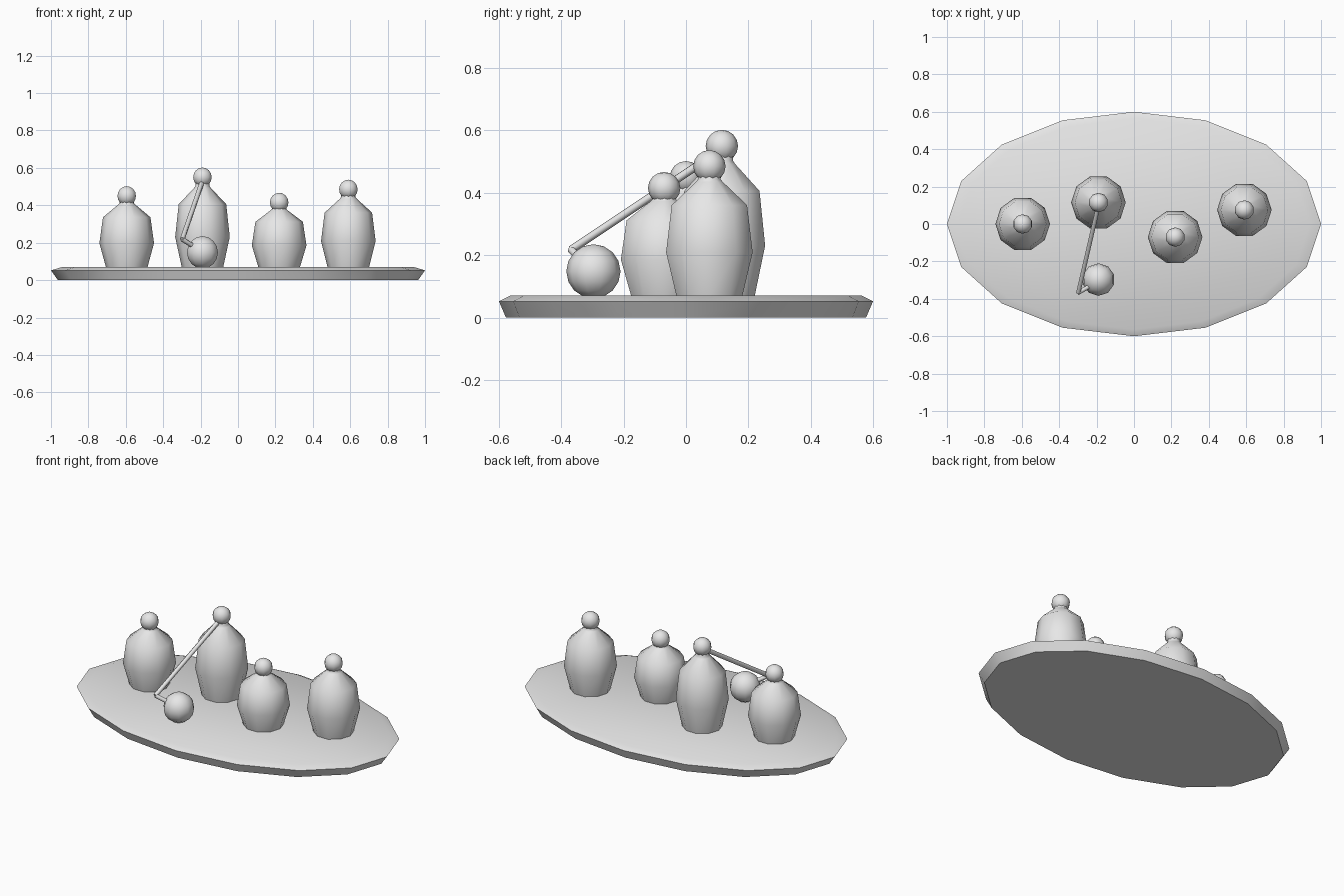
import bpy, math
from mathutils import Vector

if "Cube" in bpy.data.objects:
    bpy.data.objects.remove(bpy.data.objects["Cube"])

grey = bpy.data.materials.new("plain_grey")
grey.diffuse_color = (0.8, 0.8, 0.8, 1)
grey.use_nodes = True
grey.node_tree.nodes["Principled BSDF"].inputs["Base Color"].default_value = grey.diffuse_color


def finish(obj, angle=50):
    """Colour the part and smooth all but its sharp edges."""
    obj.data.materials.clear()
    obj.data.materials.append(grey)
    bpy.ops.object.select_all(action='DESELECT')
    obj.select_set(True)
    bpy.context.view_layer.objects.active = obj
    bpy.ops.object.shade_smooth_by_angle(angle=math.radians(angle))
    return obj


def lathe(name, profile, sides, loc, squash=1.0):
    """Spin (radius, height) pairs about z, with closed ends."""
    verts, faces = [], []
    for r, z in profile:
        for i in range(sides):
            a = 2 * math.pi * i / sides
            verts.append((r * math.cos(a), squash * r * math.sin(a), z))
    for k in range(len(profile) - 1):
        for i in range(sides):
            j = (i + 1) % sides
            faces.append((k * sides + i, k * sides + j,
                          (k + 1) * sides + j, (k + 1) * sides + i))
    faces.append(tuple(reversed(range(sides))))
    top = (len(profile) - 1) * sides
    faces.append(tuple(range(top, top + sides)))
    mesh = bpy.data.meshes.new(name)
    mesh.from_pydata(verts, [], faces)
    obj = bpy.data.objects.new(name, mesh)
    bpy.context.collection.objects.link(obj)
    obj.location = loc
    return finish(obj)


def ball(name, radius, loc):
    bpy.ops.mesh.primitive_uv_sphere_add(segments=10, ring_count=8,
                                         radius=radius, location=loc)
    obj = bpy.context.object
    obj.name = name
    return finish(obj)


def rod(name, start, end, radius, sides=6):
    a, b = Vector(start), Vector(end)
    bpy.ops.mesh.primitive_cylinder_add(vertices=sides, radius=radius,
                                        depth=(b - a).length,
                                        location=(a + b) / 2)
    obj = bpy.context.object
    obj.name = name
    obj.rotation_euler = (b - a).to_track_quat('Z', 'Y').to_euler()
    return finish(obj, 61)


# Oval tray with a bevelled rim
lathe("tray", [(0.963, 0), (1.0, 0.052), (0.94, 0.07)], 16, (0, 0, 0), 0.6)

# Bottles: position and height from the tray to the stopper centre
TRAY_TOP = 0.07
for n, (x, y, h) in enumerate([(-0.595, 0.0, 0.38), (-0.19, 0.115, 0.48),
                               (0.22, -0.07, 0.345), (0.59, 0.075, 0.415)], 1):
    body = [(0.11, -0.005), (0.146, 0.335 * h), (0.127, 0.70 * h),
            (0.045, 0.88 * h), (0.038, 0.90 * h), (0.038, h)]
    lathe(f"bottle_{n}", body, 10, (x, y, TRAY_TOP))
    ball(f"stopper_{n}", 0.052, (x, y, TRAY_TOP + h))

# Loose ball and the bent stick leaning between it and the tall bottle
ball("loose_ball", 0.087, (-0.19, -0.297, 0.148))
elbow = (-0.298, -0.368, 0.218)
rod("stick", elbow, (-0.19, 0.10, 0.53), 0.013)
rod("stick_foot", elbow, (-0.247, -0.338, 0.187), 0.013)
